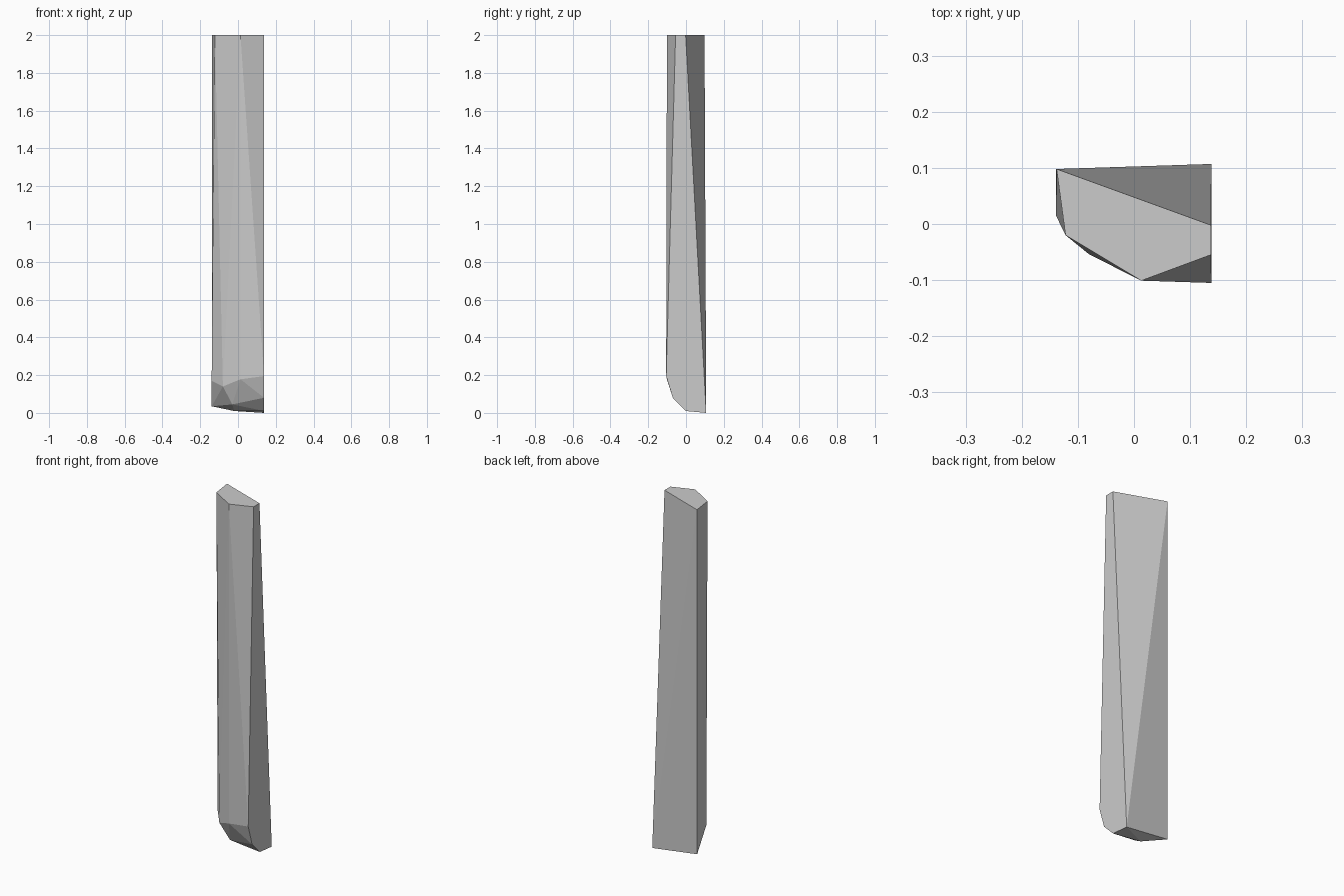
import bpy, bmesh

if "Cube" in bpy.data.objects:
    bpy.data.objects.remove(bpy.data.objects["Cube"])

# Corners of the flat top
top = [(-.138, .098), (.137, -.002), (.137, -.055), (.013, -.101), (-.122, -.02)]
corners = [(x, y, 2.0) for x, y in top]

# Right side: rounded chipped foot profile (y, z)
side = [(-.105, .195), (-.07, .08), (0, .01), (.107, 0)]
corners += [(.138, y, z) for y, z in side]

# Left side and the facets of the chipped foot
corners += [(-.139, .015, .17), (-.139, .098, .035), (-.08, -.054, .14),
            (.013, -.101, .178), (-.03, -.029, .045), (-.02, .028, .01)]

# Faceted plank: convex skin over the corners
bm = bmesh.new()
for c in corners:
    bm.verts.new(c)
hull = bmesh.ops.convex_hull(bm, input=bm.verts)
loose = [v for v in bm.verts if not v.link_faces]
bmesh.ops.delete(bm, geom=loose, context='VERTS')
bmesh.ops.dissolve_limit(bm, angle_limit=0.01, verts=bm.verts, edges=bm.edges)
bmesh.ops.recalc_face_normals(bm, faces=bm.faces)
mesh = bpy.data.meshes.new("plank")
bm.to_mesh(mesh)
bm.free()
plank = bpy.data.objects.new("plank", mesh)
bpy.context.collection.objects.link(plank)
